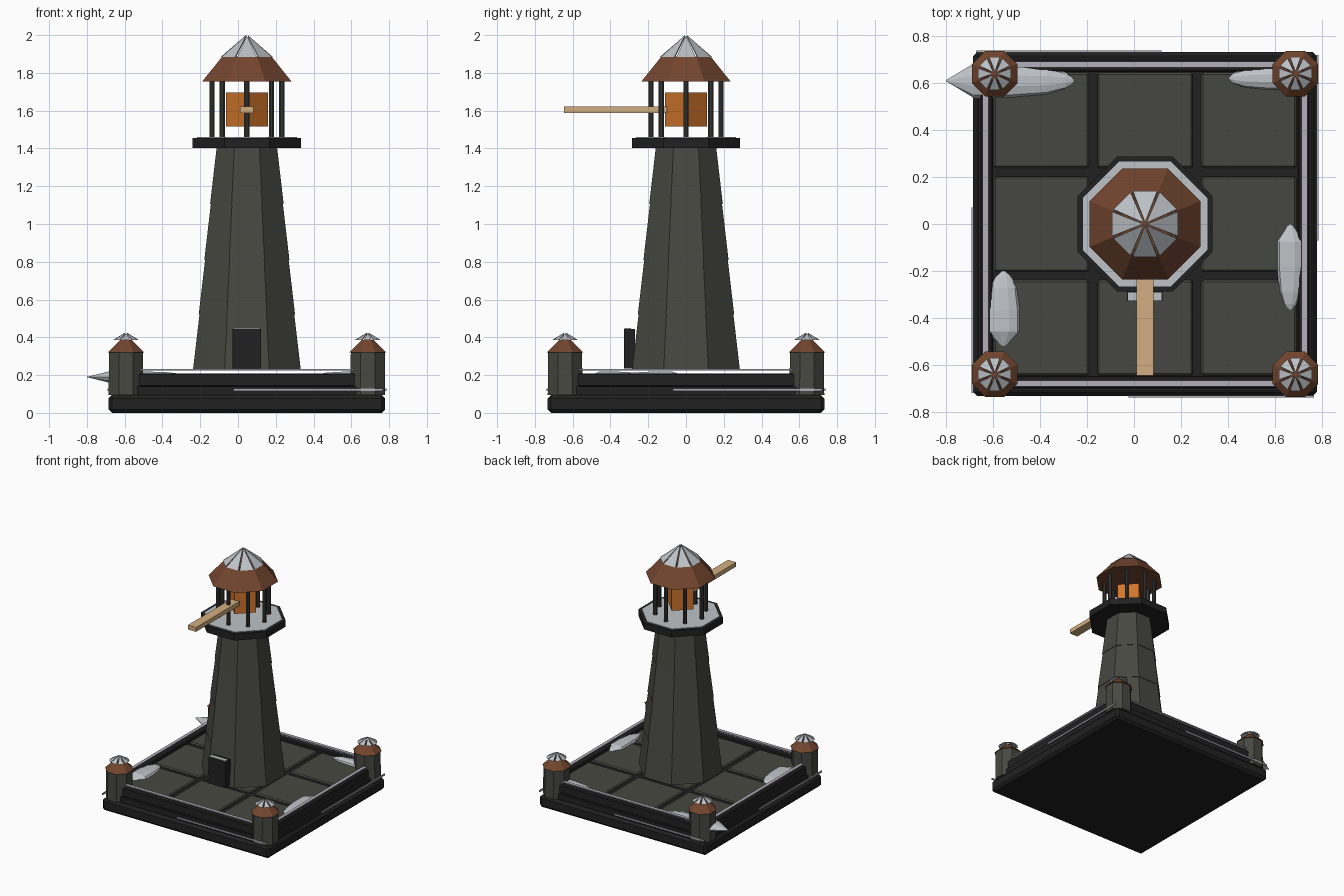
import bpy, bmesh
from math import pi, cos, sin, radians
from mathutils import Vector, Matrix

if "Cube" in bpy.data.objects:
    bpy.data.objects.remove(bpy.data.objects["Cube"], do_unlink=True)

CX = 0.047          # centre line of the platform and tower
FLAT = cos(pi / 8)  # flat-to-corner ratio of an octagon


def material(name, rgb):
    m = bpy.data.materials.new(name)
    m.use_nodes = True
    m.diffuse_color = (*rgb, 1)
    m.node_tree.nodes["Principled BSDF"].inputs["Base Color"].default_value = (*rgb, 1)
    return m


STONE = material("dark olive stone", (0.062, 0.064, 0.052))
BLACK = material("black stone", (0.015, 0.015, 0.015))
IRON = material("dark iron", (0.04, 0.042, 0.038))
SNOW = material("snow grey", (0.52, 0.55, 0.58))
RAIL = material("pale rail", (0.45, 0.43, 0.49))
BROWN = material("roof brown", (0.17, 0.06, 0.028))
ORANGE = material("lamp orange", (0.64, 0.18, 0.025))
WOOD = material("light wood", (0.65, 0.43, 0.22))


def finish(name, bm, mat):
    bmesh.ops.recalc_face_normals(bm, faces=bm.faces)
    me = bpy.data.meshes.new(name)
    bm.to_mesh(me)
    bm.free()
    me.materials.append(mat)
    ob = bpy.data.objects.new(name, me)
    bpy.context.collection.objects.link(ob)
    return ob


def box(name, mat, x, y, z, bevel=0, turn=0):
    """Box from three (low, high) spans."""
    bm = bmesh.new()
    bmesh.ops.create_cube(bm, size=1)
    size = [s[1] - s[0] for s in (x, y, z)]
    mid = [(s[0] + s[1]) / 2 for s in (x, y, z)]
    if bevel:
        bmesh.ops.scale(bm, vec=size, verts=bm.verts)
        bmesh.ops.bevel(bm, geom=bm.edges[:], offset=bevel, segments=1, affect='EDGES')
        size = (1, 1, 1)
    bm.transform(Matrix.Translation(mid) @ Matrix.Rotation(turn, 4, 'Z') @ Matrix.Diagonal((*size, 1)))
    return finish(name, bm, mat)


def octagon(name, mat, x, y, z, low, high, bevel=0):
    """Eight-sided frustum with flats on the axes; low and high are flat radii."""
    bm = bmesh.new()
    bmesh.ops.create_cone(bm, cap_ends=True, segments=8, radius1=low / FLAT,
                          radius2=high / FLAT, depth=z[1] - z[0])
    if bevel:
        rim = [e for e in bm.edges if abs(e.verts[0].co.z - e.verts[1].co.z) < 1e-4]
        bmesh.ops.bevel(bm, geom=rim, offset=bevel, segments=1, affect='EDGES')
    if abs(max(v.co.x for v in bm.verts) - max(low, high)) > 1e-3:
        bm.transform(Matrix.Rotation(pi / 8, 4, 'Z'))
    bm.transform(Matrix.Translation((x, y, sum(z) / 2)))
    return finish(name, bm, mat)


def snow_wedges(name, x, y, z, flat, gap=0.007):
    """Eight separate snow slabs leaning together into a pointed cap."""
    bm = bmesh.new()
    thick, r = 0.01, flat / FLAT
    slope = (z[1] - z[0]) / flat
    for i in range(8):
        mid = i * pi / 4
        side = Vector((-sin(mid), cos(mid), 0))
        out = Vector((cos(mid), sin(mid), 0))
        inner = gap / sin(pi / 8) * FLAT
        half = r * sin(pi / 8) - gap
        base = Vector((x, y, z[0]))
        tip = base + out * inner * 0.4 + Vector((0, 0, z[1] - z[0] - inner * 0.4 * slope * 0.3))
        foot = [base + out * flat + side * half * s for s in (-1, 1)]
        top = [bm.verts.new(p) for p in (*foot, tip)]
        low = [bm.verts.new(p - out * thick * 0.8) for p in foot]
        low.append(bm.verts.new(tip - Vector((0, 0, thick))))
        bm.faces.new(top)
        bm.faces.new(low[::-1])
        for a in range(3):
            b = (a + 1) % 3
            bm.faces.new((top[a], low[a], low[b], top[b]))
    return finish(name, bm, SNOW)


def drift(name, x, y, length, width, turn, tall=0.03):
    """Faceted snow drift, pointed at one end and blunt at the other."""
    bm = bmesh.new()
    rings = []
    for t, r in ((-0.5, 0.03), (-0.28, 1), (0, 1), (0.28, 0.82), (0.42, 0.5), (0.5, 0.1)):
        rings.append([bm.verts.new((t * length, cos(a * pi / 5) * r * width / 2,
                                    sin(a * pi / 5) * r * tall)) for a in range(10)])
    for p, q in zip(rings, rings[1:]):
        for i in range(10):
            j = (i + 1) % 10
            bm.faces.new((p[i], p[j], q[j], q[i]))
    bm.faces.new(rings[0][::-1])
    bm.faces.new(rings[-1])
    bm.transform(Matrix.Translation((x, y, 0.19)) @ Matrix.Rotation(radians(turn), 4, 'Z'))
    return finish(name, bm, SNOW)


def span(c, h):
    return (c - h, c + h)


# Platform and paving
box("platform_base", BLACK, span(CX, 0.732), span(0, 0.732), (0, 0.095), 0.018)
box("platform_floor", BLACK, span(CX, 0.655), span(0, 0.655), (0.09, 0.18))
for i in (-1, 0, 1):
    for j in (-1, 0, 1):
        box("paving_tile", STONE, span(CX + i * 0.442, 0.203), span(j * 0.442, 0.203),
            (0.15, 0.195), 0.008)

# Perimeter walls, rails and outer strips, repeated on four sides
for k in range(4):
    spin = Matrix.Translation((CX, 0, 0)) @ Matrix.Rotation(k * pi / 2, 4, 'Z')
    parts = [
        box("wall_lower_course", BLACK, (-0.62, 0.62), (-0.71, -0.645), (0.09, 0.14)),
        box("wall_upper_course", BLACK, (-0.62, 0.62), (-0.7, -0.65), (0.14, 0.208), 0.006),
        box("wall_rail", RAIL, (-0.64, 0.64), (-0.692, -0.666), (0.225, 0.233)),
        box("outer_strip", RAIL, (-0.07, 0.72), (-0.738, -0.73), (0.115, 0.128)),
    ]
    for ob in parts:
        ob.data.transform(spin)

# Corner turrets
for sx in (-1, 1):
    for sy in (-1, 1):
        x, y = CX + sx * 0.64, sy * 0.64
        octagon("turret", STONE, x, y, (0.095, 0.32), 0.092, 0.09)
        octagon("turret_roof", BROWN, x, y, (0.32, 0.387), 0.097, 0.03)
        snow_wedges("turret_snow", x, y, (0.385, 0.425), 0.07)

# Tower shaft in four slightly stepped courses
levels = [0.23, 0.52, 0.81, 1.105, 1.405]
for a, b in zip(levels, levels[1:]):
    taper = lambda z: 0.285 - (z - 0.23) * 0.103
    octagon("tower_course", STONE, CX, 0, (a, b), taper(a), taper(b) - 0.004)

# Door with a snowy lintel
box("door", BLACK, (-0.03, 0.122), (-0.328, -0.27), (0.235, 0.445))
box("door_snow", SNOW, (-0.025, 0.117), (-0.325, -0.292), (0.444, 0.45))

# Gallery
octagon("gallery", BLACK, CX, 0, (1.403, 1.455), 0.287, 0.287)
octagon("gallery_snow", SNOW, CX, 0, (1.452, 1.46), 0.265, 0.265)
for i in range(8):
    a = i * pi / 4
    x, y = CX + 0.185 * cos(a), 0.185 * sin(a)
    octagon("gallery_post", IRON, x, y, (1.455, 1.765), 0.014, 0.014)

# Lamp and its beam
box("lamp", ORANGE, span(CX, 0.079), span(0, 0.079), (1.515, 1.695), turn=pi / 4)
box("light_beam", WOOD, span(CX, 0.036), (-0.645, -0.1), (1.587, 1.621))

# Lantern roof
octagon("lantern_roof", BROWN, CX, 0, (1.755, 1.887), 0.236, 0.13)
snow_wedges("lantern_snow", CX, 0, (1.883, 2.0), 0.14)

# Snow drifts
drift("drift_back_right", -0.525, 0.61, 0.55, 0.15, 0, 0.032)
drift("drift_back_left", 0.56, 0.62, 0.32, 0.1, 180)
drift("drift_left", 0.665, -0.18, 0.38, 0.115, -90)
drift("drift_front_right", -0.555, -0.365, 0.33, 0.145, 90)
